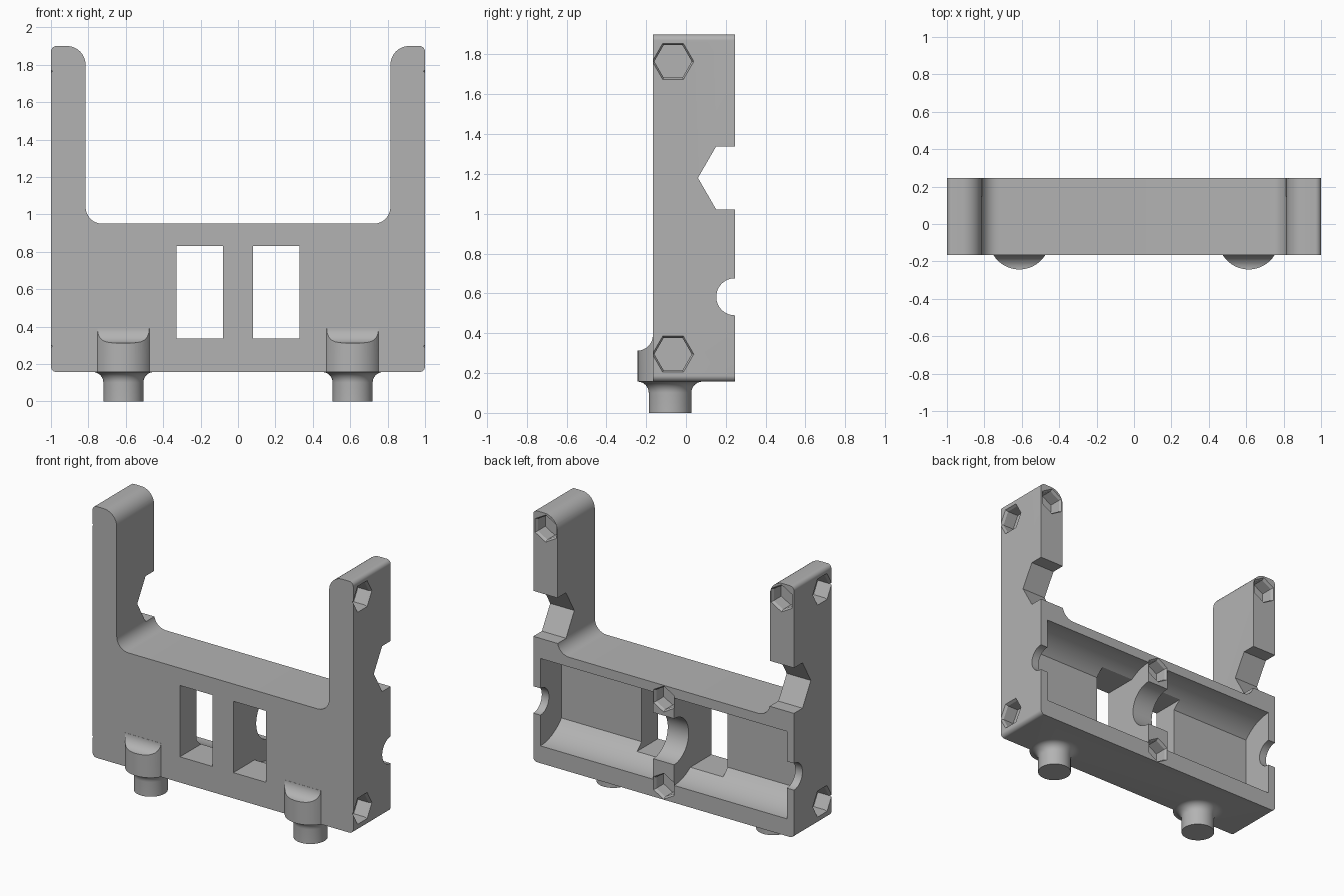
import bpy, bmesh
from math import sin, cos, pi, acos
from mathutils import Vector

cube = bpy.data.objects.get("Cube")
if cube:
    bpy.data.objects.remove(cube, do_unlink=True)

grey = bpy.data.materials.new("plain_grey")
grey.use_nodes = True
grey.diffuse_color = (0.45, 0.45, 0.45, 1)
grey.node_tree.nodes["Principled BSDF"].inputs["Base Color"].default_value = grey.diffuse_color

FRONT, BACK = -0.165, 0.245
BASE, SILL, TOP = 0.157, 0.95, 1.9
MID = 0.58           # height of the pocket axis
ARM = 0.815          # inner face of the arms

# maps (position along axis, two cross-section coordinates) to a point
AXES = {
    "X": lambda t, u, v: (t, u, v),
    "Y": lambda t, u, v: (u, t, v),
    "Z": lambda t, u, v: (u, v, t),
}


def loft(name, sections, axis):
    """Solid through a list of (position, cross-section points)."""
    bm = bmesh.new()
    rings = [[bm.verts.new(AXES[axis](t, u, v)) for u, v in pts] for t, pts in sections]
    n = len(rings[0])
    for a, b in zip(rings, rings[1:]):
        for i in range(n):
            j = (i + 1) % n
            bm.faces.new((a[i], a[j], b[j], b[i]))
    bm.faces.new(rings[0])
    bm.faces.new(rings[-1])
    bmesh.ops.recalc_face_normals(bm, faces=bm.faces)
    mesh = bpy.data.meshes.new(name)
    bm.to_mesh(mesh)
    bm.free()
    mesh.materials.append(grey)
    obj = bpy.data.objects.new(name, mesh)
    bpy.context.collection.objects.link(obj)
    return obj


def prism(name, pts, axis, lo, hi):
    return loft(name, [(lo, pts), (hi, pts)], axis)


def ngon(u, v, r, n, start=0.0):
    return [(u + r * cos(start + 2 * pi * i / n), v + r * sin(start + 2 * pi * i / n))
            for i in range(n)]


def rounded(corners, steps=10):
    """Round right-angled corners given as (u, v, radius)."""
    out = []
    for i, (u, v, r) in enumerate(corners):
        p = Vector((u, v))
        a = (Vector(corners[i - 1][:2]) - p).normalized() * r
        b = (Vector(corners[(i + 1) % len(corners)][:2]) - p).normalized() * r
        for k in range(steps + 1):
            t = k / steps * pi / 2
            out.append(tuple(p + a + b - b * cos(t) - a * sin(t)))
    return out


def combine(target, tool, operation="DIFFERENCE"):
    mod = target.modifiers.new("combine", "BOOLEAN")
    mod.operation = operation
    mod.solver = "EXACT"
    mod.object = tool
    bpy.context.view_layer.objects.active = target
    bpy.ops.object.modifier_apply(modifier=mod.name)
    bpy.data.objects.remove(tool, do_unlink=True)


def hex_socket(axis, surface, side, u, v, r):
    """Blind hexagonal socket with a bevelled rim."""
    start = pi / 2 if axis == "Y" else 0
    depths = [(0.01, r + 0.016), (-0.018, r), (-0.1, r)]
    combine(frame, loft("socket_cutter",
                        [(surface + side * d, ngon(u, v, q, 6, start)) for d, q in depths], axis))


# U-shaped frame
half = [(1, BASE, 0.03), (1, TOP, 0.03), (ARM, TOP, 0.1), (ARM, SILL, 0.09)]
outline = half + [(-x, z, r) for x, z, r in reversed(half)]
frame = prism("bracket_frame", rounded(outline), "Y", FRONT, BACK)

# Pegs with flared collars, carrying round bosses on the front
PEG_Y, R_PEG, R_BOSS, BOSS_TOP = -0.08, 0.107, 0.163, 0.39
flare = R_BOSS - R_PEG
for x in (-0.613, 0.613):
    radii = [(0, R_PEG)]
    for k in range(9):
        t = k / 8 * pi / 2
        radii.append((BASE - flare + flare * sin(t), R_BOSS - flare * cos(t)))
    radii.append((BOSS_TOP, R_BOSS))
    peg = loft("peg", [(z, ngon(x, PEG_Y, r, 64)) for z, r in radii], "Z")
    # hollow sweep on the boss top
    scoop = prism("scoop_cutter", ngon(-0.246, BOSS_TOP + 0.002, 0.08, 64), "X", x - 0.2, x + 0.2)
    combine(peg, scoop)
    combine(frame, peg, "UNION")

# Rear pockets: rounded trough with a flat floor, either side of the divider
R_POCKET, FLOOR = 0.303, 0.015
first = acos((BACK - FLOOR) / R_POCKET)
arc = [first + (pi / 2 - first) * k / 14 for k in range(15)]
lower = [(BACK - R_POCKET * cos(a), MID - R_POCKET * sin(a)) for a in arc] + [(0.3, MID - R_POCKET)]
trough = lower + [(y, 2 * MID - z) for y, z in reversed(lower)]
for s in (-1, 1):
    combine(frame, prism("pocket_cutter", trough, "X", s * 0.08, s * 0.945))
    # front window
    window = [(s * 0.08, 0.335), (s * 0.33, 0.335), (s * 0.33, 0.83), (s * 0.08, 0.83)]
    combine(frame, prism("window_cutter", window, "Y", -0.3, 0.1))
    # shaft notch in the end wall
    combine(frame, prism("shaft_cutter", ngon(BACK, MID + 0.003, 0.093, 48), "X", s * 0.9, s * 1.1))
    # hexagonal notch across the back of the arm
    combine(frame, prism("notch_cutter", ngon(0.242, 1.18, 0.182, 6), "X", s * 0.7, s * 1.1))
    # sockets on the outer side and on the back of the arm
    for z in (0.295, 1.765):
        hex_socket("X", s, s, -0.065, z, 0.094)
    hex_socket("Y", BACK, 1, s * 0.905, 1.795, 0.084)

# Round saddle and sockets in the central divider
combine(frame, prism("saddle_cutter", ngon(BACK, MID, 0.16, 64), "X", -0.12, 0.12))
for z in (0.25, 0.855):
    hex_socket("Y", BACK, 1, 0, z, 0.08)

# Smooth curved faces, keep sharp edges
bpy.ops.object.select_all(action="DESELECT")
frame.select_set(True)
bpy.context.view_layer.objects.active = frame
bpy.ops.object.shade_smooth_by_angle(angle=pi / 7)
